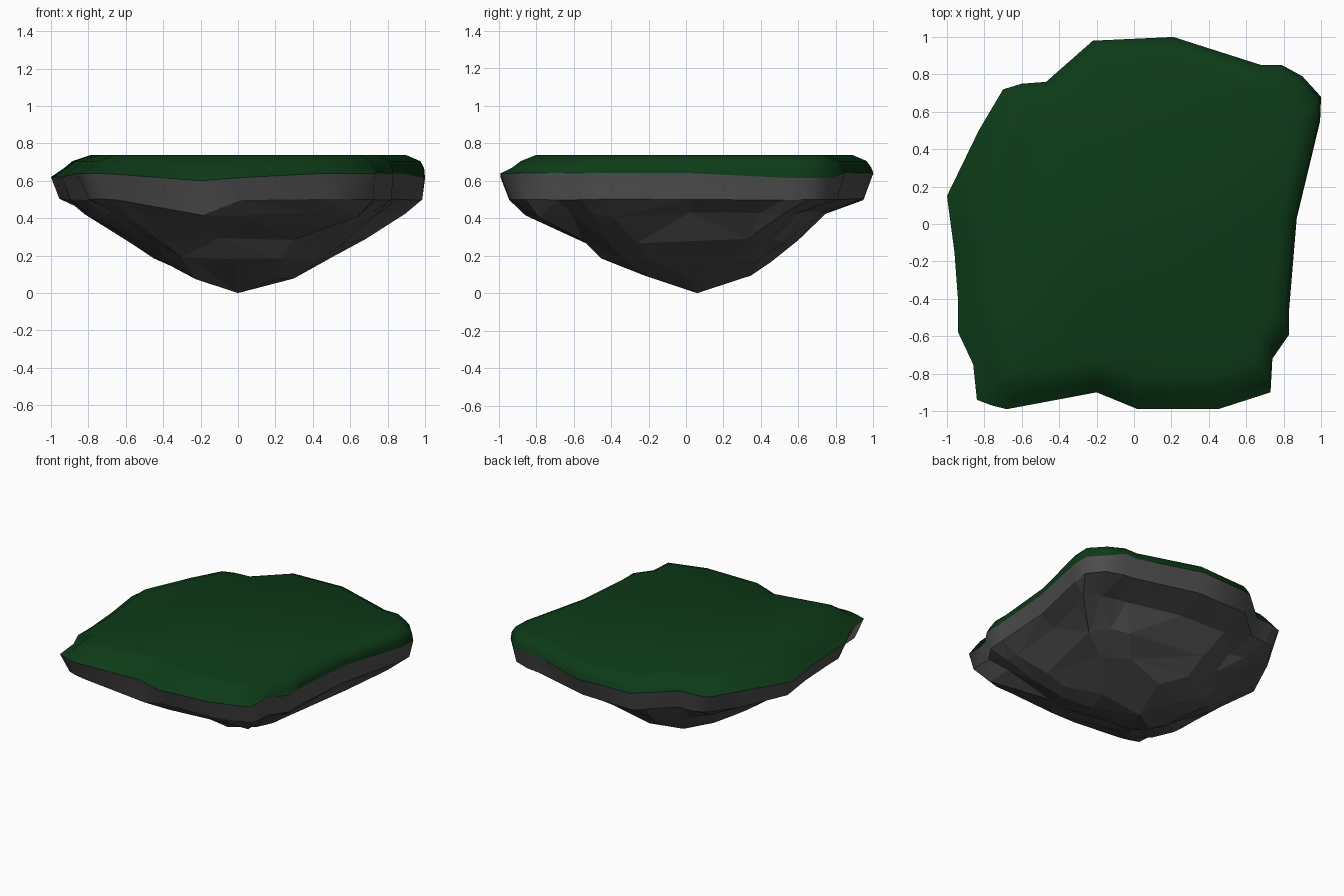
import bpy, bmesh, math, random

if "Cube" in bpy.data.objects:
    bpy.data.objects.remove(bpy.data.objects["Cube"])

random.seed(4)

# Plan outline of the island, anticlockwise from the left tip
OUTLINE = [(-1, .15), (-.96, -.15), (-.94, -.42), (-.94, -.58), (-.86, -.75), (-.84, -.94), (-.76, -.97),
           (-.68, -.99), (-.2, -.9), (.02, -.99), (.45, -.99), (.73, -.9), (.74, -.72),
           (.83, -.59), (.83, -.45), (.87, .03), (.995, .55), (1, .68), (.9, .79),
           (.79, .85), (.68, .85), (.21, 1), (-.22, .98), (-.47, .76), (-.6, .75),
           (-.7, .72), (-.83, .5)]
N = len(OUTLINE)
NOTCH = 8


def material(name, rgb):
    m = bpy.data.materials.new(name)
    m.diffuse_color = (*rgb, 1)
    m.use_nodes = True
    m.node_tree.nodes["Principled BSDF"].inputs["Base Color"].default_value = m.diffuse_color
    return m


def rim_z(x, y):
    # Wavy seam between grass and rock
    z = .64 - .04 * math.exp(-((x + .2) / .3) ** 2) * (y < 0)
    if x < -.9:
        z = .62
    if x > .85 and y > .4:
        z = .615
    return z


def ring(z, x0, x1, y0, y1, rounding=0, jitter=0, step=1, notch=1, dip=0):
    # Outline stretched to the given extents, optionally rounded and roughened
    pts = []
    for i in range(N):
        if i % step and pts:
            pts.append(pts[-1])
            continue
        x, y = OUTLINE[i]
        r = math.hypot(x, y)
        k = 1 + rounding * (1 / r - 1)
        k *= random.uniform(1 - jitter, 1 + jitter * .3)
        if abs(i - NOTCH) <= step - 1:
            k *= notch
        x, y = x * k, y * k
        dz = random.uniform(-.2, .2) * jitter
        if i == NOTCH:
            dz -= dip
        pts.append((x * (x1 if x > 0 else -x0), y * (y1 if y > 0 else -y0), z + dz))
    return pts


def loft(name, rings, mat, tip=None, cap=False, smooth_bands=0):
    bm = bmesh.new()
    loops = [[bm.verts.new(p) for p in r] for r in rings]
    for b, (lo, hi) in enumerate(zip(loops, loops[1:])):
        for i in range(N):
            j = (i + 1) % N
            f = bm.faces.new((lo[i], lo[j], hi[j], hi[i]))
            f.smooth = b < smooth_bands
    if tip:
        t = bm.verts.new(tip)
        for i in range(N):
            bm.faces.new((loops[-1][i], loops[-1][(i + 1) % N], t))
    if cap:
        bm.faces.new(loops[-1]).smooth = True
    bmesh.ops.remove_doubles(bm, verts=bm.verts, dist=.0005)
    if tip:
        bmesh.ops.triangulate(bm, faces=bm.faces)
    bmesh.ops.recalc_face_normals(bm, faces=bm.faces)
    # Open shells: make sure normals point away from the core
    if sum(f.normal.dot(f.calc_center_median()) * f.calc_area() for f in bm.faces) < 0:
        bmesh.ops.reverse_faces(bm, faces=bm.faces)
    me = bpy.data.meshes.new(name)
    bm.to_mesh(me)
    bm.free()
    me.materials.append(mat)
    ob = bpy.data.objects.new(name, me)
    bpy.context.collection.objects.link(ob)
    return ob


rim = [(x, y, rim_z(x, y)) for x, y in OUTLINE]

# Grass slab with rounded shoulder and flat top
loft("grass_top", [rim,
                   ring(.668, -.93, .995, -.94, .99),
                   ring(.705, -.885, .975, -.89, .965),
                   ring(.737, -.79, .9, -.81, .89)],
     material("grass", (.004, .043, .009)), cap=True, smooth_bands=3)

# Rock underside tapering to a point, faceted below the smooth upper band
loft("rock_base", [rim,
                   ring(.5, -.95, .99, -.95, .965, 0, .02, dip=.08),
                   ring(.42, -.84, .89, -.89, .76, .1, .08, 1, .97, dip=.05),
                   ring(.28, -.58, .71, -.61, .62, .4, .07, 2, .9),
                   ring(.18, -.48, .54, -.48, .48, .7, .07, 2, .88),
                   ring(.085, -.27, .32, -.26, .35, 1, .08, 3, .88)],
     material("rock", (.075, .075, .075)), tip=(0, .06, 0), smooth_bands=1)
